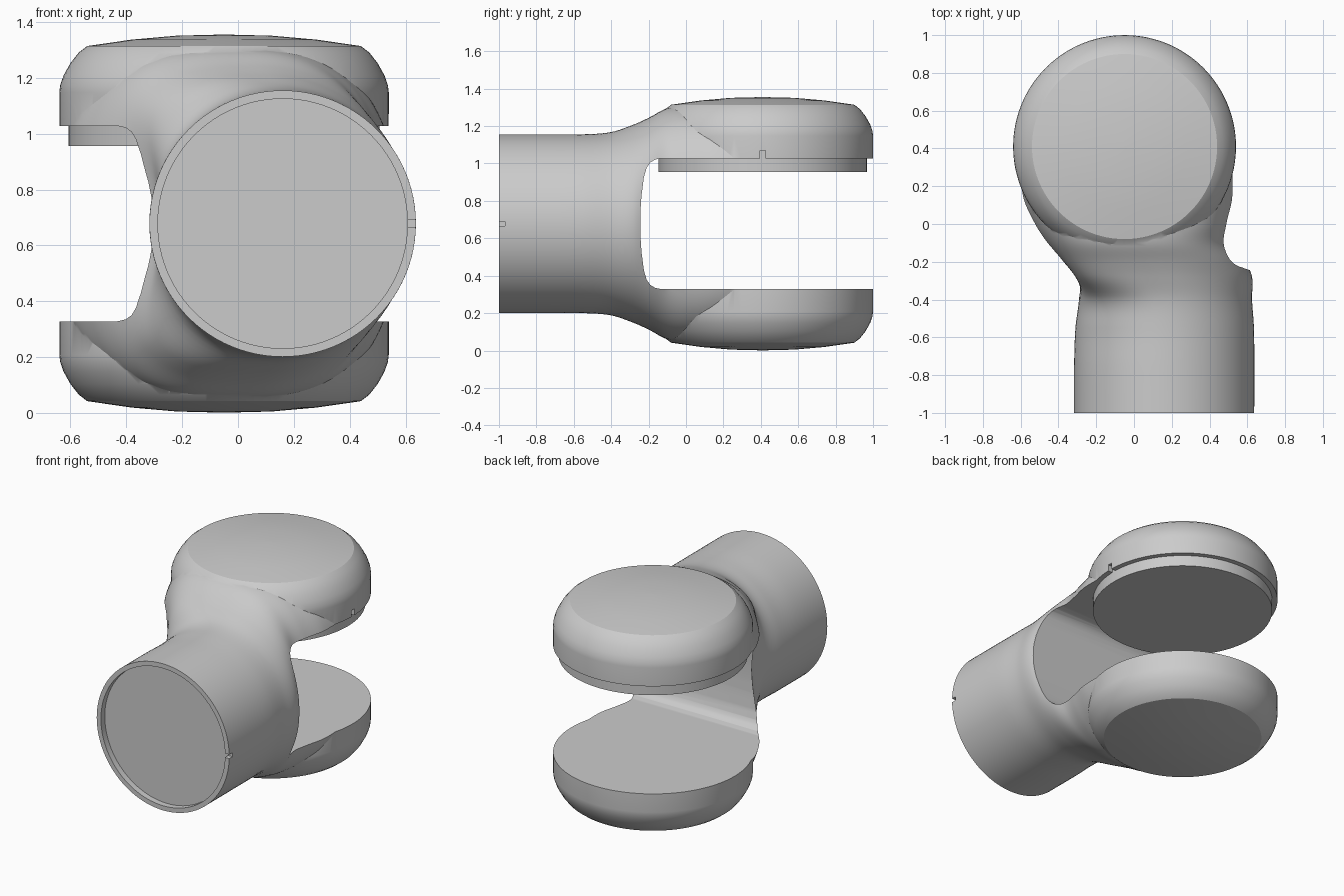
import bpy, bmesh, math
from mathutils import Vector

cube = bpy.data.objects.get("Cube")
if cube:
    bpy.data.objects.remove(cube, do_unlink=True)

MID = 0.678                     # height of the symmetry plane
HEAD = Vector((-0.05, 0.41, MID))
TUBE_X = 0.16
SIDES = 96

grey = bpy.data.materials.new("light grey")
grey.use_nodes = True
colour = (0.6, 0.6, 0.6, 1)
grey.diffuse_color = colour
grey.node_tree.nodes["Principled BSDF"].inputs["Base Color"].default_value = colour


def loft(name, rings):
    """Skin equal-length rings of points and cap both ends."""
    bm = bmesh.new()
    loops = [[bm.verts.new(p) for p in ring] for ring in rings]
    for a, b in zip(loops, loops[1:]):
        for i in range(len(a)):
            j = (i + 1) % len(a)
            bm.faces.new((a[i], a[j], b[j], b[i]))
    bm.faces.new(loops[0][::-1])
    bm.faces.new(loops[-1])
    bmesh.ops.recalc_face_normals(bm, faces=bm.faces)
    mesh = bpy.data.meshes.new(name)
    bm.to_mesh(mesh)
    bm.free()
    mesh.materials.append(grey)
    obj = bpy.data.objects.new(name, mesh)
    bpy.context.collection.objects.link(obj)
    return obj


def circle(centre, r, axis):
    pts = []
    for i in range(SIDES):
        t = math.tau * i / SIDES
        c, s = r * math.cos(t), r * math.sin(t)
        pts.append(centre + (Vector((c, s, 0)) if axis == "z" else Vector((c, 0, s))))
    return pts


def revolve(name, centre, profile):
    return loft(name, [circle(centre + Vector((0, 0, z)), r, "z") for r, z in profile])


def box(name, lo, hi):
    return loft(name, [[(lo[0], lo[1], z), (hi[0], lo[1], z), (hi[0], hi[1], z), (lo[0], hi[1], z)]
                       for z in (lo[2], hi[2])])


def combine(target, tool, operation):
    mod = target.modifiers.new(operation.title(), "BOOLEAN")
    mod.operation, mod.object, mod.solver = operation, tool, "EXACT"
    bpy.context.view_layer.objects.active = target
    bpy.ops.object.modifier_apply(modifier=mod.name)
    bpy.data.objects.remove(tool, do_unlink=True)


def shade(obj, degrees):
    bpy.ops.object.select_all(action="DESELECT")
    obj.select_set(True)
    bpy.context.view_layer.objects.active = obj
    bpy.ops.object.shade_smooth_by_angle(angle=math.radians(degrees))


# Tube and neck sections: y, centre x, half height,
# left width, left power, left pinch, right width, right power
KEYS = [
    (-1.00, 0.16, 0.477, 0.477, 2.0, 0.00, 0.477, 2.0),
    (-0.75, 0.16, 0.477, 0.477, 2.0, 0.00, 0.477, 2.0),
    (-0.55, 0.16, 0.478, 0.470, 2.0, 0.00, 0.475, 2.0),
    (-0.40, 0.15, 0.490, 0.455, 2.2, 0.03, 0.475, 2.0),
    (-0.28, 0.11, 0.530, 0.500, 3.0, 0.22, 0.515, 2.0),
    (-0.20, 0.06, 0.566, 0.510, 3.0, 0.20, 0.530, 2.2),
    (-0.10, 0.00, 0.618, 0.500, 3.0, 0.05, 0.530, 2.5),
    (0.00, -0.03, 0.632, 0.525, 3.0, 0.00, 0.560, 2.8),
    (0.15, -0.05, 0.620, 0.575, 3.0, 0.00, 0.610, 3.0),
    (0.40, -0.05, 0.580, 0.600, 3.0, 0.00, 0.610, 3.0),
]


def slope(k, c):
    a, b = KEYS[max(k - 1, 0)], KEYS[min(k + 1, len(KEYS) - 1)]
    return (b[c] - a[c]) / (b[0] - a[0])


def section_at(k, t):
    a, b = KEYS[k], KEYS[k + 1]
    d = b[0] - a[0]
    out = [a[0] + d * t]
    for c in range(1, len(a)):
        out.append((2 * t**3 - 3 * t**2 + 1) * a[c] + (3 * t**2 - 2 * t**3) * b[c]
                   + d * ((t**3 - 2 * t**2 + t) * slope(k, c) + (t**3 - t**2) * slope(k + 1, c)))
    return out


def section_ring(y, cx, h, wl, nl, pinch, wr, nr):
    ring = []
    for i in range(SIDES):
        a = math.tau * i / SIDES
        c, s = math.cos(a), math.sin(a)
        w, n, p = (wr, nr, 0) if c > 0 else (wl, nl, pinch)
        z = math.copysign(abs(s) ** (2 / n), s)
        x = math.copysign(abs(c) ** (2 / n), c) * w * (1 - p * (1 - z * z) ** 2)
        ring.append((cx + x, y, MID + h * z))
    return ring


STEPS = 6
rings = [section_ring(*section_at(k, i / STEPS)) for k in range(len(KEYS) - 1) for i in range(STEPS)]
rings.append(section_ring(*KEYS[-1]))
body = loft("forked_arm_body", rings)

# Round domed head, later split into two fork plates
half = [(0.01, 0.677), (0.17, 0.673), (0.33, 0.659), (0.49, 0.636), (0.52, 0.613),
        (0.55, 0.575), (0.575, 0.53), (0.587, 0.495), (0.59, 0.47)]
head = revolve("head", HEAD, half + [(r, -z) for r, z in reversed(half)])
combine(body, head, "UNION")

# Opening between the fork plates, with a gently bowed back wall
wall = [(1.2, 0.35), (-0.13, 0.35), (-0.165, 0.343), (-0.19, 0.328), (-0.21, 0.30),
        (-0.225, 0.25), (-0.238, 0.15), (-0.244, 0.06)]
outline = wall + [(y, -z) for y, z in reversed(wall)]
opening = loft("opening_cutter", [[(x, y, MID + z) for y, z in outline] for x in (-1, 1)])
combine(body, opening, "DIFFERENCE")

# Shallow socket in the tube end, and its key slot
socket = loft("socket_cutter", [circle(Vector((TUBE_X, y, MID)), 0.447, "y") for y in (-1.1, -0.96)])
combine(body, socket, "DIFFERENCE")
combine(body, box("tube_slot_cutter", (0.6, -1.1, 0.665), (0.7, -0.967, 0.691)), "DIFFERENCE")

# Small index slot in the rim of the upper plate
combine(body, box("rim_slot_cutter", (0.5, 0.395, 1.0), (0.7, 0.425, 1.07)), "DIFFERENCE")
shade(body, 28)

# Round pad under the upper plate
pad = revolve("joint_pad", HEAD, [(0.557, 0.277), (0.557, 0.37)])
shade(pad, 30)
